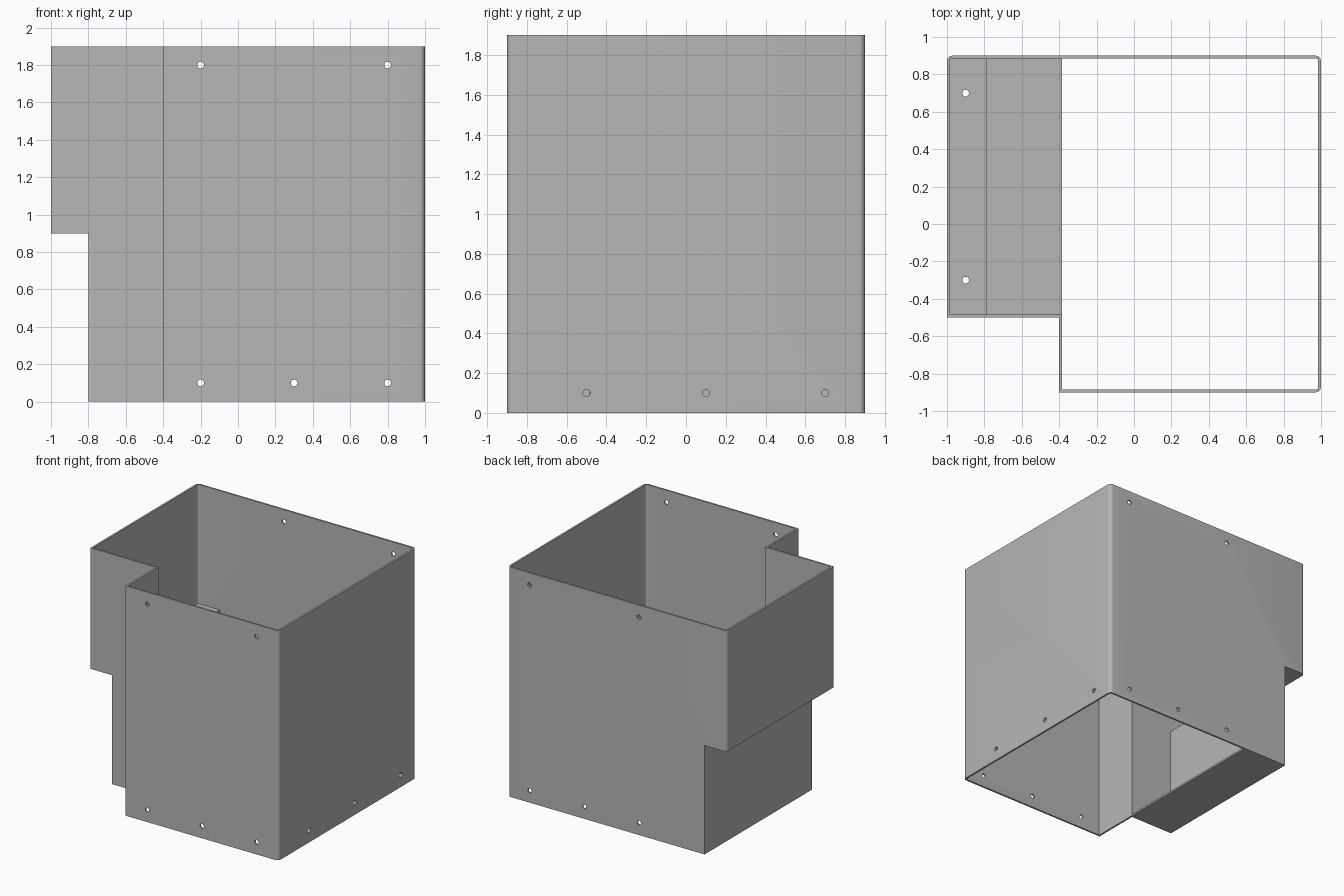
import bpy, bmesh, math
from mathutils import Matrix, Vector

if "Cube" in bpy.data.objects:
    bpy.data.objects.remove(bpy.data.objects["Cube"])

T = 0.015            # sheet thickness
H = 1.9              # housing height
STEP = 0.9           # height of the overhanging shelf
R_HOLE = 0.018

grey = bpy.data.materials.new("sheet_grey")
grey.diffuse_color = (0.47, 0.47, 0.47, 1)
grey.use_nodes = True
grey.node_tree.nodes["Principled BSDF"].inputs["Base Color"].default_value = grey.diffuse_color


def new_object(name, bm):
    bmesh.ops.recalc_face_normals(bm, faces=bm.faces)
    me = bpy.data.meshes.new(name)
    bm.to_mesh(me)
    bm.free()
    me.materials.append(grey)
    ob = bpy.data.objects.new(name, me)
    bpy.context.collection.objects.link(ob)
    return ob


def outline(inset, radius):
    """Stepped plan, with the three bent corners rounded."""
    x0, x1, y0, y1 = -1 + inset, 1 - inset, -0.9 + inset, 0.9 - inset
    xs, ys = -0.4 + inset, -0.5 + inset
    pts = [(x0, ys), (xs, ys), (xs, y0)]
    for cx, cy, start in ((x1 - radius, y0 + radius, -90),
                          (x1 - radius, y1 - radius, 0),
                          (x0 + radius, y1 - radius, 90)):
        for i in range(7):
            a = math.radians(start + 15 * i)
            pts.append((cx + radius * math.cos(a), cy + radius * math.sin(a)))
    return pts


def prism(name, pts, z0, z1):
    bm = bmesh.new()
    face = bm.faces.new([bm.verts.new((x, y, z0)) for x, y in pts])
    top = bmesh.ops.extrude_face_region(bm, geom=[face])["geom"]
    bmesh.ops.translate(bm, vec=(0, 0, z1 - z0),
                        verts=[v for v in top if isinstance(v, bmesh.types.BMVert)])
    return new_object(name, bm)


def box(name, x0, x1, z0, z1):
    return prism(name, [(x0, -2), (x1, -2), (x1, 2), (x0, 2)], z0, z1)


def drill(name, centre, axis, length):
    bm = bmesh.new()
    rot = Vector((0, 0, 1)).rotation_difference(Vector(axis)).to_matrix().to_4x4()
    bmesh.ops.create_cone(bm, cap_ends=True, segments=20, radius1=R_HOLE,
                          radius2=R_HOLE, depth=length,
                          matrix=Matrix.Translation(centre) @ rot)
    return new_object(name, bm)


def subtract(target, cutter):
    mod = target.modifiers.new("cut", 'BOOLEAN')
    mod.operation = 'DIFFERENCE'
    mod.solver = 'EXACT'
    mod.object = cutter
    bpy.context.view_layer.objects.active = target
    bpy.ops.object.modifier_apply(modifier=mod.name)
    bpy.data.objects.remove(cutter, do_unlink=True)


# outer body with the notch under the overhang
housing = prism("housing", outline(0, 0.03), 0, H)
subtract(housing, box("notch", -2, -0.8, -1, STEP))

# cavity, leaving the shelf, lower side wall and narrow floor strip
cavity = prism("cavity", outline(T, 0.015), -0.2, H + 0.2)
subtract(cavity, box("shelf_space", -2, -0.8 + T, -1, STEP + T))
subtract(cavity, box("floor_space", -2, -0.4 + T, -1, T))
subtract(housing, cavity)

# screw holes through front and back walls
for x, z in ((-0.2, 1.8), (0.8, 1.8), (-0.2, 0.1), (0.3, 0.1), (0.8, 0.1)):
    subtract(housing, drill("wall_hole", (x, 0, z), (0, 1, 0), 2.4))
# screw holes in the right wall
for y in (-0.5, 0.1, 0.7):
    subtract(housing, drill("side_hole", (1, y, 0.1), (1, 0, 0), 0.2))
# screw holes in the shelf
for y in (-0.3, 0.7):
    subtract(housing, drill("shelf_hole", (-0.9, y, STEP), (0, 0, 1), 0.2))

bpy.ops.object.select_all(action='DESELECT')
housing.select_set(True)
bpy.context.view_layer.objects.active = housing
bpy.ops.object.shade_smooth_by_angle(angle=math.radians(30))
